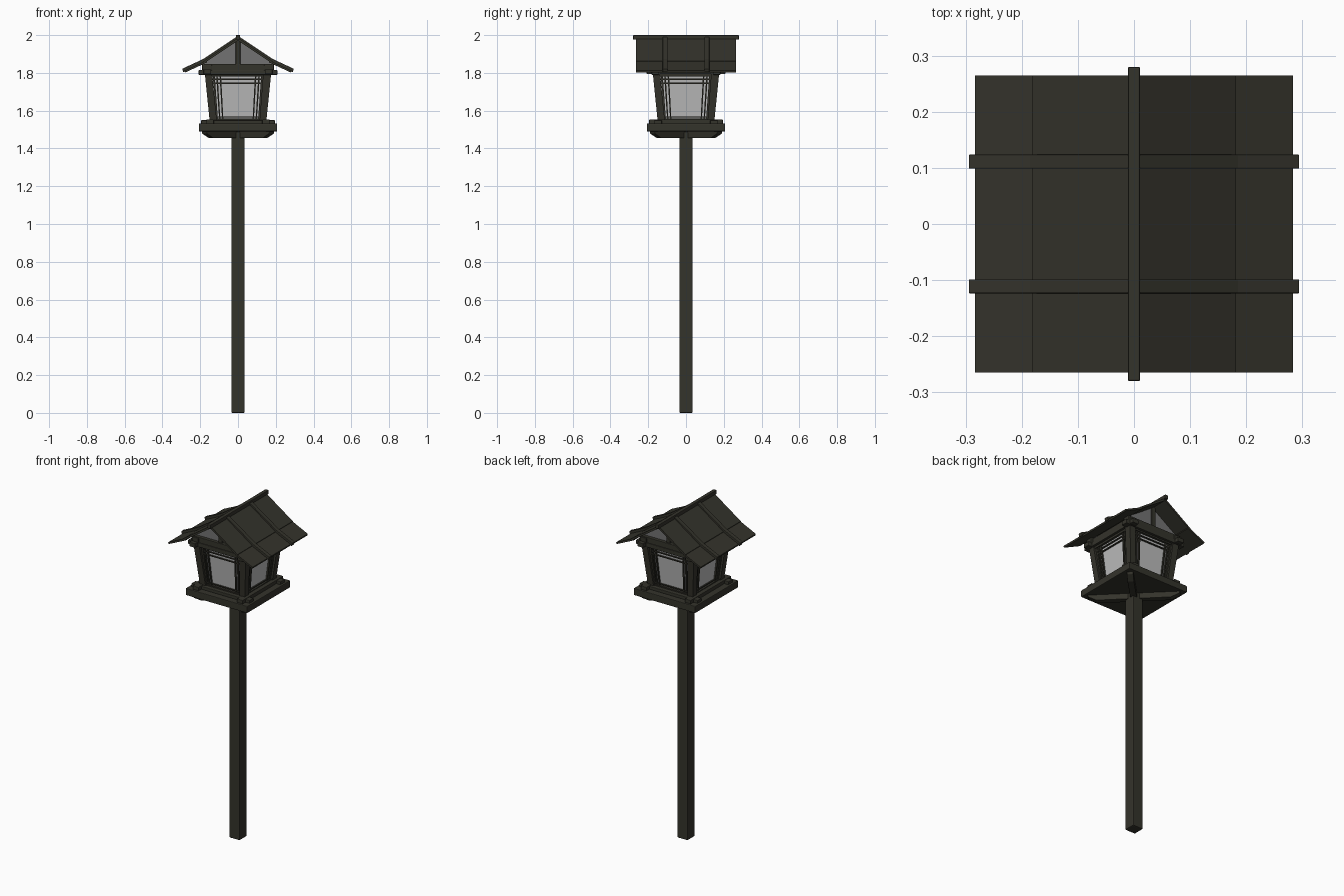
import bpy, bmesh, math
from mathutils import Vector, Matrix

if "Cube" in bpy.data.objects:
    bpy.data.objects.remove(bpy.data.objects["Cube"])


def material(name, rgb):
    m = bpy.data.materials.new(name)
    m.diffuse_color = (*rgb, 1)
    m.use_nodes = True
    m.node_tree.nodes["Principled BSDF"].inputs["Base Color"].default_value = m.diffuse_color
    return m


WOOD = material("dark_wood", (0.034, 0.033, 0.024))
PAPER = material("pale_window", (0.50, 0.50, 0.50))
GABLE = material("grey_gable", (0.17, 0.17, 0.17))


def finish(name, bm, mat, bevel=0):
    bmesh.ops.recalc_face_normals(bm, faces=bm.faces)
    me = bpy.data.meshes.new(name)
    bm.to_mesh(me)
    bm.free()
    me.materials.append(mat)
    ob = bpy.data.objects.new(name, me)
    bpy.context.collection.objects.link(ob)
    if bevel:
        b = ob.modifiers.new("bevel", 'BEVEL')
        b.width = bevel
        b.segments = 2
    return ob


def box(name, lo, hi, mat=WOOD, bevel=0.003, turn=0):
    bm = bmesh.new()
    bmesh.ops.create_cube(bm, size=1)
    for v in bm.verts:
        v.co = Vector([lo[i] + (v.co[i] + 0.5) * (hi[i] - lo[i]) for i in range(3)])
    bm.transform(Matrix.Rotation(turn, 4, 'Z'))
    return finish(name, bm, mat, bevel)


def extrude_y(name, pts, y0, y1, mat=WOOD, bevel=0, turn=0):
    """Extrude an x-z outline along y, then turn it about z."""
    bm = bmesh.new()
    f = bm.faces.new([bm.verts.new((x, y0, z)) for x, z in pts])
    r = bmesh.ops.extrude_face_region(bm, geom=[f])
    bmesh.ops.translate(bm, vec=(0, y1 - y0, 0),
                        verts=[g for g in r['geom'] if isinstance(g, bmesh.types.BMVert)])
    bm.transform(Matrix.Rotation(turn, 4, 'Z'))
    return finish(name, bm, mat, bevel)


# Ground post and platform
box("post", (-.035, -.035, 0), (.035, .035, 1.49), bevel=0.006)
box("platform", (-.207, -.207, 1.49), (.207, .207, 1.532), bevel=0.004)

# Diagonal braces under the platform
for k in (1, 3):
    extrude_y("diagonal_brace", [(-.255, 1.492), (-.25, 1.478), (-.205, 1.456), (.205, 1.456),
                                 (.25, 1.478), (.255, 1.492)], -.018, .018,
              bevel=0.002, turn=k * math.pi / 4)

# Lantern body leans outward: half width of its outer face at height z
Z0, Z1 = 1.545, 1.80


def half(z):
    return 0.15 + (z - Z0) / (Z1 - Z0) * 0.026


def leaning_bar(name, u0, u1, z0, z1, inset, depth, turn, mat=WOOD):
    """Bar on a leaning wall; u0/u1 are fractions of the wall half width."""
    bm = bmesh.new()
    vs = []
    for z in (z0, z1):
        h = half(z)
        for u, d in ((u0, inset), (u1, inset), (u1, inset + depth), (u0, inset + depth)):
            vs.append(bm.verts.new((u * h, -(h - d), z)))
    for ids in ((0, 1, 2, 3), (4, 5, 6, 7), (0, 1, 5, 4), (1, 2, 6, 5), (2, 3, 7, 6), (3, 0, 4, 7)):
        bm.faces.new([vs[i] for i in ids])
    bm.transform(Matrix.Rotation(turn, 4, 'Z'))
    return finish(name, bm, mat)


for k in range(4):
    t = k * math.pi / 2
    # Corner post, window sheet, rails
    leaning_bar("corner_post", .76, 1, Z0 - .012, Z1, 0, .038, t)
    leaning_bar("window_sheet", -.8, .8, Z0, Z1, .022, .005, t, PAPER)
    leaning_bar("window_bottom_rail", -.8, .8, Z0, 1.558, .008, .018, t)
    leaning_bar("window_top_rail", -.8, .8, 1.782, Z1, .008, .018, t)
    # Lattice
    for s in (-1, 1):
        for u, w in ((.735, .03), (.64, .022), (.535, .022)):
            leaning_bar("lattice_upright", s * u - w, s * u + w, 1.552, 1.79, .012, .009, t)
    for z in (1.567, 1.745, 1.766):
        leaning_bar("lattice_crossbar", -.8, .8, z - .003, z + .003, .013, .008, t)
    # Crossing sill beams and head beams, with ends beyond the corners
    dz = .003 * (k % 2)
    box("sill_beam", (-.195, -.168, 1.53), (.195, -.128, 1.55 + dz), turn=t)
    box("head_beam", (-.208, -.182, 1.79 + dz), (.208, -.142, 1.816 + dz), turn=t)
    if k % 2 == 0:
        box("gable_tie_beam", (-.19, -.178, 1.812), (.19, -.14, 1.848), turn=t)
    else:
        box("wall_plate", (-.185, -.178, 1.812), (.185, -.138, 1.843), turn=t)

# Gable panels and king posts
for k in range(2):
    t = k * math.pi
    extrude_y("gable_panel", [(-.19, 1.846), (.19, 1.846), (0, 1.975)], -.158, -.15, GABLE, turn=t)
    box("king_post", (-.012, -.17, 1.84), (.012, -.146, 1.975), turn=t, bevel=0.002)


# Roof: steep upper slope and shallower eave, mirrored
for s, side in ((-1, "left"), (1, "right")):
    slope = [(0, 1.986), (.182, 1.862), (.182, 1.849), (0, 1.971)]
    eave = [(.165, 1.867), (.283, 1.812), (.28, 1.802), (.165, 1.855)]
    rib = [(0, 1.996), (.185, 1.873), (.295, 1.822), (.29, 1.803), (.18, 1.853), (0, 1.976)]
    extrude_y(side + "_roof_slope", [(s * x, z) for x, z in slope], -.265, .265)
    extrude_y(side + "_roof_eave", [(s * x, z) for x, z in eave], -.265, .265)
    for y in (-.111, .111):
        extrude_y(side + "_roof_rib", [(s * x, z) for x, z in rib], y - .0125, y + .0125, bevel=0.002)

# Ridge beam
box("ridge_beam", (-.011, -.28, 1.976), (.011, .28, 2.0), bevel=0.003)
